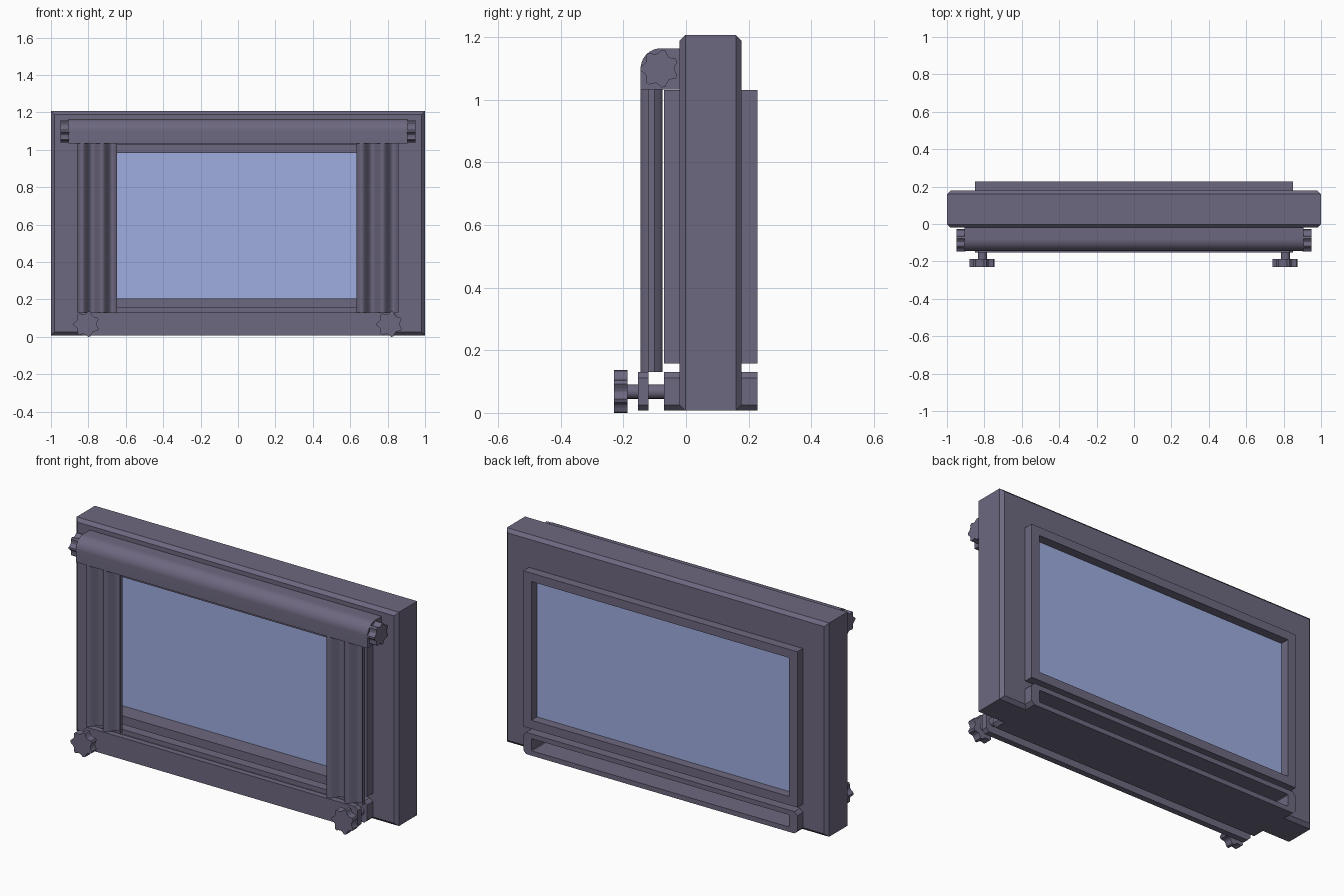
import bpy
import bmesh
from math import sin, cos, pi

if "Cube" in bpy.data.objects:
    bpy.data.objects.remove(bpy.data.objects["Cube"])


def material(name, color):
    m = bpy.data.materials.new(name)
    m.use_nodes = True
    m.diffuse_color = color
    m.node_tree.nodes["Principled BSDF"].inputs["Base Color"].default_value = color
    return m


purple = material("dusky purple", (0.154, 0.138, 0.214, 1))
blue = material("pale blue glass", (0.345, 0.42, 0.74, 1))


def place(axis, u, v, d):
    return {"x": (d, u, v), "y": (u, d, v), "z": (u, v, d)}[axis]


def finish(name, bm, mat=purple, smooth=False):
    bmesh.ops.recalc_face_normals(bm, faces=bm.faces[:])
    mesh = bpy.data.meshes.new(name)
    bm.to_mesh(mesh)
    bm.free()
    mesh.materials.append(mat)
    ob = bpy.data.objects.new(name, mesh)
    bpy.context.collection.objects.link(ob)
    if smooth:
        bpy.ops.object.select_all(action="DESELECT")
        ob.select_set(True)
        bpy.context.view_layer.objects.active = ob
        bpy.ops.object.shade_smooth_by_angle(angle=0.6)
    return ob


def prism(name, outline, axis, lo, hi, mat=purple, smooth=False, rim=0.0):
    """Extrude a closed outline along an axis, with optional chamfered end rims."""
    bm = bmesh.new()
    a, b = [[bm.verts.new(place(axis, u, v, d)) for u, v in outline] for d in (lo, hi)]
    caps = [bm.faces.new(a), bm.faces.new(b)]
    for i in range(len(a)):
        bm.faces.new((a[i - 1], a[i], b[i], b[i - 1]))
    if rim:
        bmesh.ops.recalc_face_normals(bm, faces=bm.faces[:])
        bmesh.ops.bevel(bm, geom=[e for f in caps for e in f.edges], offset=rim,
                        segments=1, affect="EDGES")
    return finish(name, bm, mat, smooth)


def rect(x, z0, z1, c=0.0):
    """Rectangle outline centred on x, with optional cut corners."""
    if not c:
        return [(-x, z0), (x, z0), (x, z1), (-x, z1)]
    return [(c - x, z0), (x - c, z0), (x, z0 + c), (x, z1 - c),
            (x - c, z1), (c - x, z1), (-x, z1 - c), (-x, z0 + c)]


def ring(name, outer, inner, lo, hi):
    """Extruded outline along y with a matching hole."""
    bm = bmesh.new()
    loops = [[bm.verts.new(place("y", u, v, d)) for u, v in line]
             for line, d in ((outer, lo), (outer, hi), (inner, hi), (inner, lo))]
    for j in range(4):
        a, b = loops[j], loops[(j + 1) % 4]
        for i in range(len(a)):
            bm.faces.new((a[i - 1], a[i], b[i], b[i - 1]))
    return finish(name, bm)


def circle(u, v, r, n=16):
    return [(u + r * cos(2 * pi * i / n), v + r * sin(2 * pi * i / n)) for i in range(n)]


def star_grip(u, v, r, lobes=7):
    """Knob outline with rounded notches between the lobes."""
    radii = (0.78, 0.84, 1, 1, 0.84)
    n = lobes * len(radii)
    return [(u + r * radii[i % 5] * cos(2 * pi * i / n),
             v + r * radii[i % 5] * sin(2 * pi * i / n)) for i in range(n)]


# Wall panel with chamfered front and back rims, and openings for window and slot
wall = prism("wall_panel", rect(1, 0.008, 1.207), "y", -0.02, 0.178, rim=0.018)
for name, outline in (("window_cutter", rect(0.82, 0.183, 1.005)),
                      ("slot_cutter", rect(0.83, 0.022, 0.115))):
    cutter = prism(name, outline, "y", -0.5, 0.5)
    cutter.hide_render = True
    cutter.hide_viewport = True
    cut = wall.modifiers.new(name, "BOOLEAN")
    cut.operation = "DIFFERENCE"
    cut.solver = "EXACT"
    cut.object = cutter

# Window frame and glass
ring("window_frame", rect(0.85, 0.158, 1.031), rect(0.80, 0.206, 0.984), -0.07, 0.228)
prism("window_glass", rect(0.81, 0.195, 0.995), "y", 0.03, 0.178, blue)

# Slotted sill below the window, and its front plate
ring("sill_slot", rect(0.85, 0.008, 0.13, 0.018), rect(0.80, 0.035, 0.103, 0.004), -0.07, 0.228)
prism("sill_front_plate", rect(0.85, 0.008, 0.13, 0.018), "y", -0.153, -0.12)

# Roller housing with a rounded upper front edge
r = 0.065
housing = [(-0.02, 1.033), (-0.02, 1.165)]
housing += [(-0.08 - r * sin(a * pi / 20), 1.1 + r * cos(a * pi / 20)) for a in range(11)]
housing += [(-0.145, 1.033)]
prism("roller_housing", housing, "x", -0.905, 0.905, smooth=True)

for side, label in ((1, "left"), (-1, "right")):
    # Roller knobs on the ends of the housing
    lo, hi = sorted((side * 0.9, side * 0.948))
    prism(label + "_roller_knob", star_grip(-0.085, 1.1, 0.061), "x", lo, hi)

    # Clamp knobs and their shafts on the front plate
    prism(label + "_clamp_knob", star_grip(side * 0.81, 0.068, 0.069), "y", -0.23, -0.187)
    prism(label + "_clamp_shaft", circle(side * 0.81, 0.068, 0.023), "y", -0.19, -0.06, smooth=True)

# Gathered curtains with a wavy section, folded alike on both sides
for label, x0, x1 in (("left", 0.633, 0.857), ("right", -0.86, -0.647)):
    steps = 48
    front, back = [], []
    for i in range(steps + 1):
        t = i / steps
        x = x0 + (x1 - x0) * t
        y = -0.11 - 0.025 * sin(t * 4 * pi)
        front.append((x, y - 0.01))
        back.append((x, y + 0.01))
    prism(label + "_curtain", front + back[::-1], "z", 0.13, 1.04, smooth=True)
